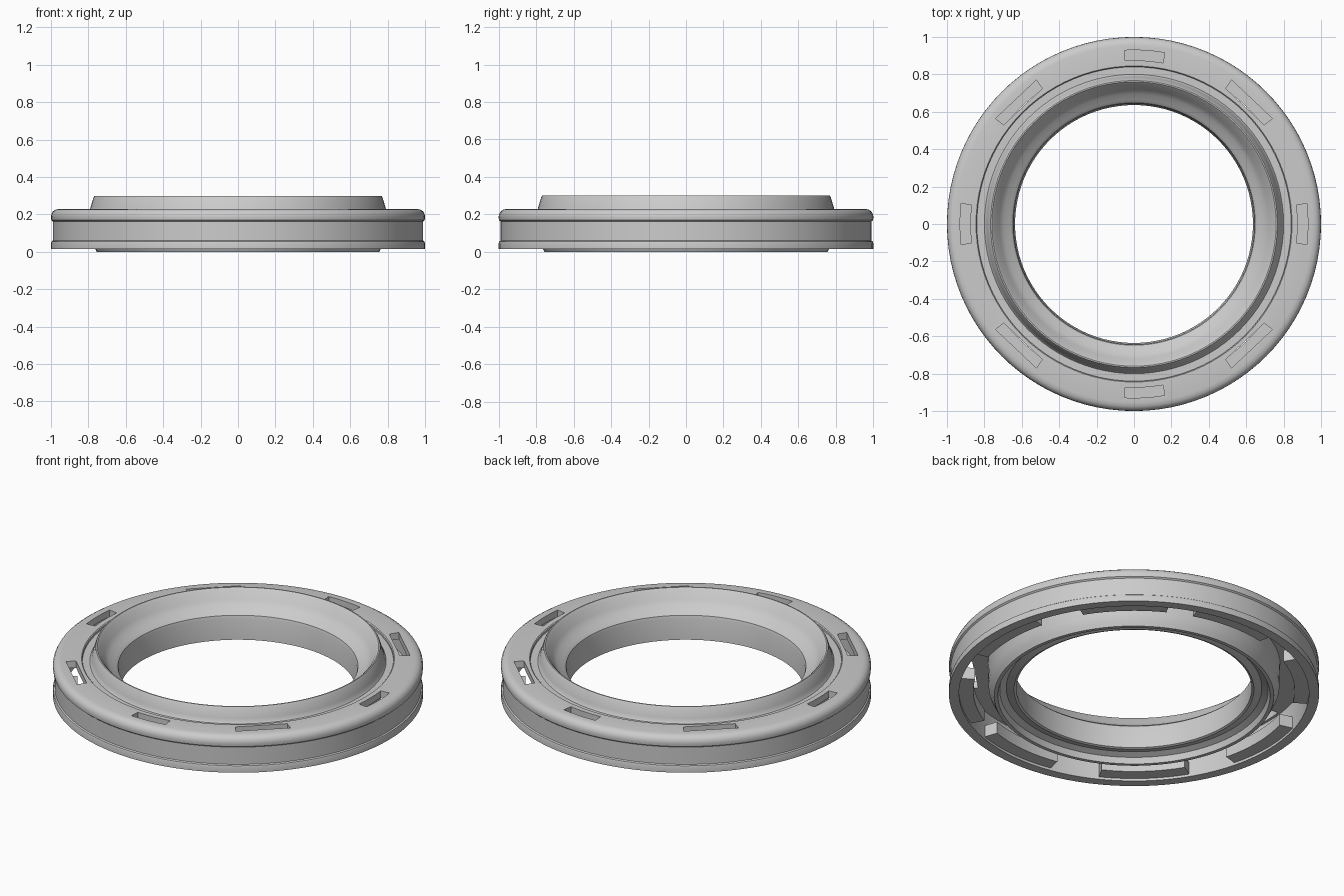
import bpy, bmesh
from math import cos, sin, radians, tau

if "Cube" in bpy.data.objects:
    bpy.data.objects.remove(bpy.data.objects["Cube"])

SEG = 96


def finish(name, bm, smooth=True):
    bmesh.ops.recalc_face_normals(bm, faces=bm.faces)
    me = bpy.data.meshes.new(name)
    bm.to_mesh(me)
    bm.free()
    ob = bpy.data.objects.new(name, me)
    bpy.context.collection.objects.link(ob)
    if smooth:
        shade(ob)
    return ob


def shade(ob):
    bpy.ops.object.select_all(action='DESELECT')
    bpy.context.view_layer.objects.active = ob
    ob.select_set(True)
    bpy.ops.object.shade_smooth_by_angle(angle=radians(30))


def lathe(name, profile):
    """Revolve a closed (radius, z) profile about z."""
    bm = bmesh.new()
    rings = [[bm.verts.new((r * cos(tau * i / SEG), r * sin(tau * i / SEG), z))
              for r, z in profile] for i in range(SEG)]
    n = len(profile)
    for i in range(SEG):
        a, b = rings[i], rings[(i + 1) % SEG]
        for j in range(n):
            k = (j + 1) % n
            bm.faces.new((a[j], b[j], b[k], a[k]))
    return finish(name, bm)


def arc_block(bm, r0, r1, z0, z1, mid, span, steps):
    """Add a curved block centred on angle mid (degrees)."""
    secs = []
    for i in range(steps + 1):
        t = radians(mid + span * (i / steps - 0.5))
        secs.append([bm.verts.new((r * cos(t), r * sin(t), z))
                     for r, z in ((r0, z0), (r1, z0), (r1, z1), (r0, z1))])
    for a, b in zip(secs, secs[1:]):
        for j in range(4):
            k = (j + 1) % 4
            bm.faces.new((a[j], b[j], b[k], a[k]))
    bm.faces.new(secs[0])
    bm.faces.new(secs[-1][::-1])


# outer shell: rounded top flange, shallow groove, bottom flange, hollow below
shell = lathe("outer_shell", [
    (0.84, 0.19), (0.84, 0.225), (0.845, 0.23), (0.955, 0.23), (0.975, 0.226),
    (0.99, 0.216), (0.998, 0.2), (1.0, 0.185), (0.998, 0.17), (0.99, 0.163),
    (0.99, 0.06), (0.997, 0.055), (1.0, 0.045), (1.0, 0.015),
    (0.945, 0.015), (0.945, 0.19)])

# slots through the top flange: (mid angle, span)
slots = [(0, 13.4), (46.6, 18.6), (86.5, 13.4), (133.4, 18.6),
         (180, 13.4), (226.6, 18.6), (273.5, 13.4), (313.4, 18.6)]
bm = bmesh.new()
for mid, span in slots:
    diagonal = span > 15
    arc_block(bm, 0.875, 0.93, 0.15, 0.3, mid, span, 1 if diagonal else 4)
cutter = finish("slot_cutter", bm, smooth=False)
mod = shell.modifiers.new("slots", 'BOOLEAN')
mod.operation = 'DIFFERENCE'
mod.solver = 'EXACT'
mod.object = cutter
bpy.context.view_layer.objects.active = shell
bpy.ops.object.modifier_apply(modifier=mod.name)
bpy.data.objects.remove(cutter)
shade(shell)

# snap blocks on the inner wall, below the slots
bm = bmesh.new()
for mid, _ in slots:
    arc_block(bm, 0.868, 0.947, 0.03, 0.10, mid, 30, 8)
finish("snap_blocks", bm)

# inner sealing ring: raised lip, funnel, bore, sloped underside, joining web
lathe("inner_seal", [
    (0.845, 0.19), (0.845, 0.213), (0.80, 0.213), (0.793, 0.222), (0.788, 0.24),
    (0.772, 0.293), (0.767, 0.30), (0.76, 0.30), (0.745, 0.285), (0.72, 0.245),
    (0.695, 0.215), (0.665, 0.20), (0.648, 0.185), (0.643, 0.165),
    (0.636, 0.045), (0.648, 0.04), (0.69, 0.05), (0.725, 0.035),
    (0.735, 0.0), (0.755, 0.0), (0.765, 0.02), (0.785, 0.06), (0.79, 0.19)])
